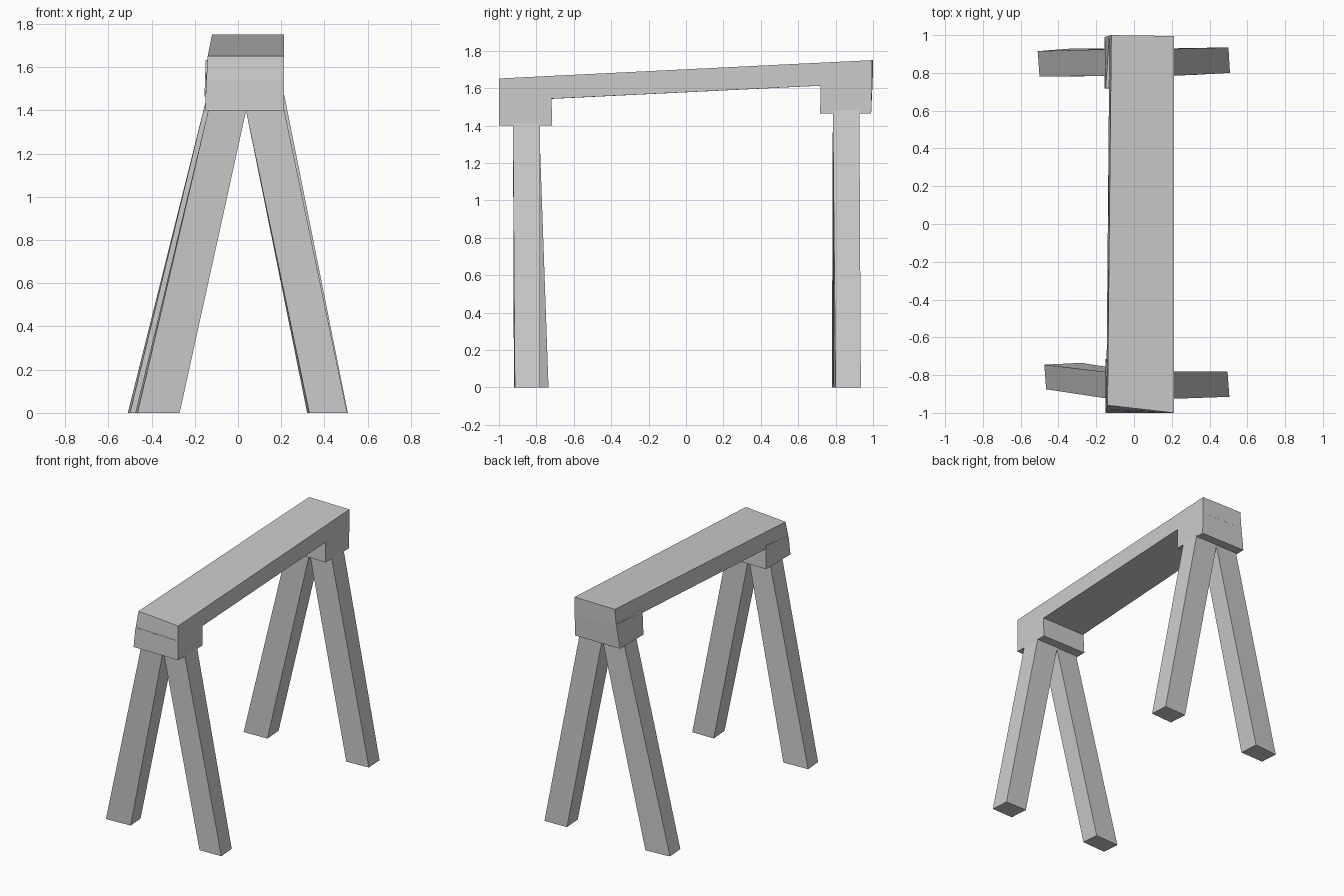
import bpy
import bmesh

cube = bpy.data.objects.get("Cube")
if cube:
    bpy.data.objects.remove(cube, do_unlink=True)

grey = bpy.data.materials.new("plain_grey")
grey.use_nodes = True
colour = (0.6, 0.6, 0.6, 1)
grey.diffuse_color = colour
grey.node_tree.nodes["Principled BSDF"].inputs["Base Color"].default_value = colour


def timber(name, lower, upper):
    """Join two four-cornered rings into one flat-sided timber."""
    bm = bmesh.new()
    low = [bm.verts.new(p) for p in lower]
    top = [bm.verts.new(p) for p in upper]
    bm.faces.new(low[::-1])
    bm.faces.new(top)
    for i in range(4):
        j = (i + 1) % 4
        bm.faces.new((low[i], low[j], top[j], top[i]))
    bmesh.ops.recalc_face_normals(bm, faces=bm.faces)
    mesh = bpy.data.meshes.new(name)
    bm.to_mesh(mesh)
    bm.free()
    mesh.materials.append(grey)
    obj = bpy.data.objects.new(name, mesh)
    bpy.context.collection.objects.link(obj)


def ring(corners, z):
    return [(x, y, z) for x, y in corners]


def rect(x0, x1, y0, y1):
    return [(x0, y0), (x1, y0), (x1, y1), (x0, y1)]


R = 0.212  # flush side of beam and blocks

# Sloping beam, from its low front end to its high back end
timber("beam",
       [(-.147, -.985, 1.53), (R, -1, 1.53), (R, -.96, 1.65), (-.14, -.96, 1.65)][:2]
       + [(R, -1, 1.652), (-.14, -.96, 1.652)],
       [(-.13, .998, 1.627), (R, .995, 1.627), (R, .995, 1.75), (-.12, 1, 1.75)])

# Blocks under both ends
timber("front_block", ring(rect(-.152, R, -1, -.715), 1.4),
       [(-.147, -.985, 1.54), (R, -1, 1.54), (R, -.72, 1.57), (-.147, -.72, 1.57)])
timber("back_block", ring(rect(-.155, R, .717, .99), 1.465),
       [(-.15, .72, 1.63), (R, .72, 1.63), (R, .995, 1.64), (-.13, .998, 1.64)])

# Splayed legs: foot corners, then the top corners inside the block
legs = {
    "front_left_leg": ([(.33, -.92), (.505, -.915), (.495, -.78), (.32, -.78)],
                       rect(.035, R, -.925, -.78), 1.41),
    "front_right_leg": ([(-.465, -.875), (-.27, -.865), (-.28, -.735), (-.475, -.745)],
                        rect(-.135, .04, -.925, -.785), 1.41),
    "back_left_leg": ([(.33, .79), (.508, .80), (.5, .935), (.32, .93)],
                      rect(.03, R, .785, .927), 1.48),
    "back_right_leg": ([(-.5, .78), (-.31, .785), (-.32, .93), (-.51, .915)],
                       rect(-.14, .04, .785, .925), 1.48),
}
for name, (foot, head, height) in legs.items():
    timber(name, ring(foot, 0), ring(head, height))
